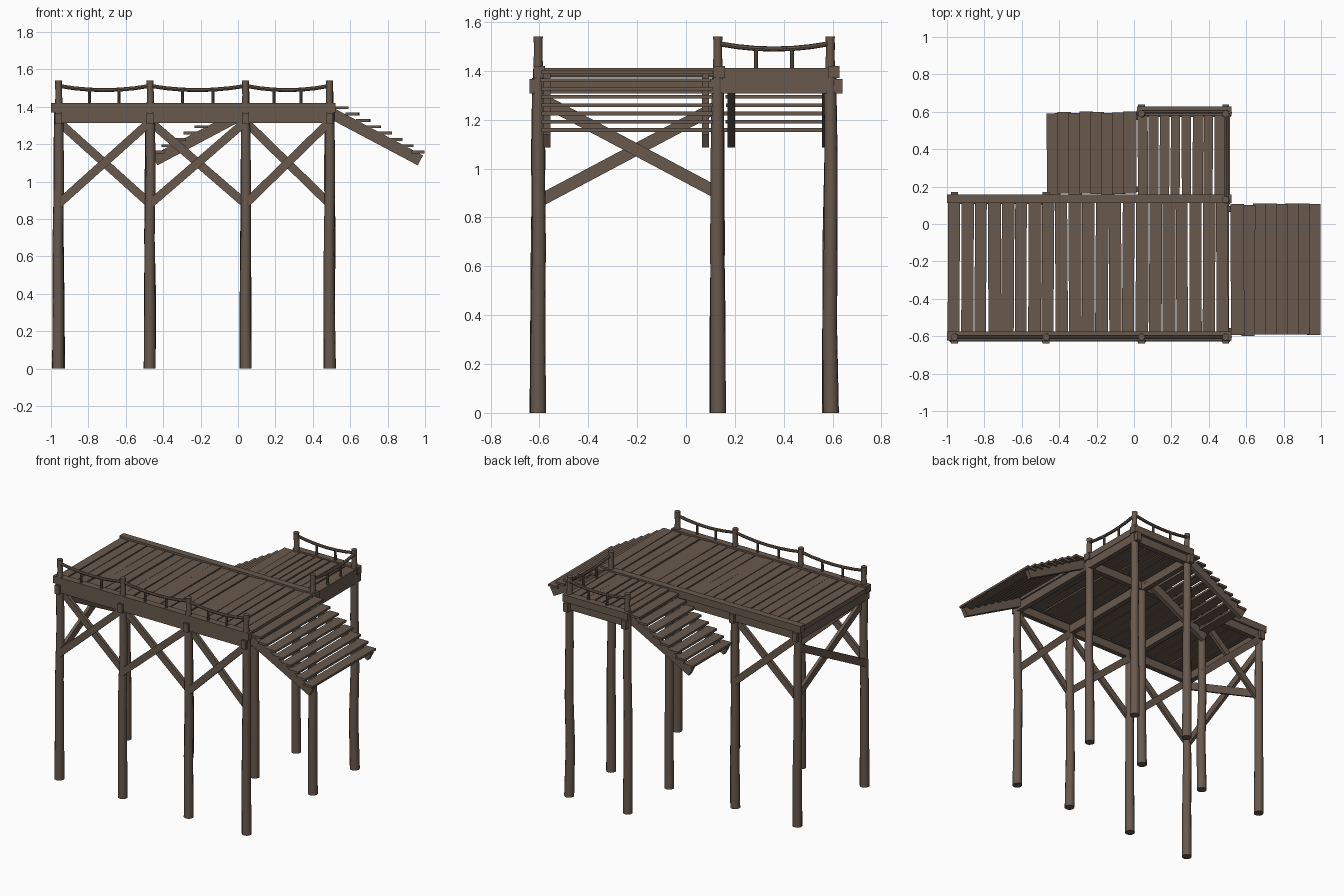
import bpy, bmesh, math, random
from mathutils import Vector, Matrix

if "Cube" in bpy.data.objects:
    bpy.data.objects.remove(bpy.data.objects["Cube"])

random.seed(4)
wood = bpy.data.materials.new("weathered brown wood")
wood.diffuse_color = (0.14, 0.1, 0.075, 1)
wood.use_nodes = True
wood.node_tree.nodes["Principled BSDF"].inputs["Base Color"].default_value = wood.diffuse_color


def finish(name, bm, smooth=False):
    bmesh.ops.recalc_face_normals(bm, faces=bm.faces)
    me = bpy.data.meshes.new(name)
    bm.to_mesh(me)
    bm.free()
    me.materials.append(wood)
    ob = bpy.data.objects.new(name, me)
    bpy.context.collection.objects.link(ob)
    if smooth:
        for o in bpy.context.selected_objects:
            o.select_set(False)
        ob.select_set(True)
        bpy.context.view_layer.objects.active = ob
        bpy.ops.object.shade_smooth_by_angle(angle=math.radians(40))
    return ob


def box(name, x, y, z, turn=0.0):
    """Box from three (low, high) ranges, turned about z."""
    bm = bmesh.new()
    c = [(a + b) / 2 for a, b in (x, y, z)]
    s = [b - a for a, b in (x, y, z)]
    m = Matrix.Translation(c) @ Matrix.Rotation(turn, 4, 'Z') @ Matrix.Diagonal((*s, 1))
    bmesh.ops.create_cube(bm, size=1, matrix=m)
    return finish(name, bm)


def plank(name, a, b, tall, thick):
    """Straight plank between two points, its tall side kept upright."""
    a, b = Vector(a), Vector(b)
    d = (b - a).normalized()
    side = d.cross(Vector((0, 0, 1))).normalized()
    up = side.cross(d)
    m = Matrix((d * (b - a).length, side * thick, up * tall)).transposed().to_4x4()
    bm = bmesh.new()
    bmesh.ops.create_cube(bm, size=1, matrix=Matrix.Translation((a + b) / 2) @ m)
    return finish(name, bm)


def pole(name, pts, radii, sides=12):
    """Round pole swept through points."""
    bm = bmesh.new()
    pts = [Vector(p) for p in pts]
    d = (pts[-1] - pts[0]).normalized()
    rot = d.to_track_quat('Z', 'Y')
    rings = []
    for p, r in zip(pts, radii):
        rings.append([bm.verts.new(p + rot @ Vector((r * math.cos(t), r * math.sin(t), 0)))
                      for t in (2 * math.pi * i / sides for i in range(sides))])
    for lo, hi in zip(rings, rings[1:]):
        for i in range(sides):
            j = (i + 1) % sides
            bm.faces.new((lo[i], lo[j], hi[j], hi[i]))
    bm.faces.new(rings[0])
    bm.faces.new(rings[-1])
    return finish(name, bm, True)


XS = (-0.96, -0.47, 0.04, 0.49)
FRONT, MID, BACK = -0.605, 0.13, 0.59

# Support posts, those carrying rails rise above the deck
railed = [(x, FRONT) for x in XS] + [(0.49, MID), (0.04, BACK), (0.49, BACK)]
for x, y in [(x, FRONT) for x in XS] + [(x, MID) for x in XS] + [(0.04, BACK), (0.49, BACK)]:
    w = lambda: random.uniform(-0.004, 0.004)
    pole("support_post", [(x + w(), y + w(), z) for z in (0, 0.35, 0.7, 1.05)] + [(x, y, 1.37)],
         (0.032, 0.03, 0.028, 0.027, 0.025))
    if (x, y) in railed:
        pole("rail_post", [(x, y, 1.36), (x + w(), y, 1.46), (x, y, 1.515), (x, y, 1.54)],
             (0.022, 0.018, 0.018, 0.019))

# Lower beams across and along, and edge beams on top
for x in XS:
    end = 0.64 if x > 0 else 0.17
    box("cross_beam", (x - 0.018, x + 0.018), (-0.64, end), (1.307, 1.367))
for y, x0 in ((FRONT, -0.98), (MID, -0.98), (BACK, 0.02)):
    box("long_beam", (x0, 0.51), (y - 0.018, y + 0.018), (1.313, 1.372))
for y, x0 in ((-0.6, -1.0), (0.135, -1.0), (0.605, 0.015)):
    box("edge_beam", (x0, 0.52), (y - 0.024, y + 0.024), (1.37, 1.42))
box("side_edge_beam", (0.485, 0.512), (0.15, 0.6), (1.367, 1.412))


# Deck boards, slightly skewed so the gaps vary
def deck(name, x0, x1, y0, y1, n):
    step = (x1 - x0) / n
    for i in range(n):
        a = x0 + i * step
        w = step - random.uniform(0.002, 0.010)
        z = 1.408 + random.uniform(-0.003, 0.003)
        box(name, (a, a + w), (y0, y1), (z - 0.032, z), random.uniform(-0.007, 0.007))


deck("main_deck_board", -0.995, 0.512, -0.595, 0.13, 21)
deck("back_deck_board", 0.02, 0.49, 0.14, 0.597, 8)


# Short stairs: treads on two sloping stringers
def stairs(name, x0, way, y0, y1):
    for y in (y0 + 0.025, y1 - 0.025):
        plank(name + "_stringer", (x0 - way * 0.03, y, 1.373), (x0 + way * 0.46, y, 1.113), 0.06, 0.03)
    for i in range(8):
        c = x0 + way * (0.038 + i * 0.0582)
        z = 1.402 - i * 0.0338
        j = random.uniform(-0.005, 0.005)
        box(name + "_tread", (c - 0.036, c + 0.036), (y0 + j, y1 + j), (z - 0.015, z),
            random.uniform(-0.005, 0.005))


stairs("right_stair", 0.515, 1, -0.595, 0.105)
stairs("left_stair", 0.015, -1, 0.16, 0.597)


# Crossed braces between two posts
def braces(name, a, b, low):
    a, b = Vector((*a, 0)), Vector((*b, 0))
    d = (b - a).normalized()
    off = Vector((-d.y, d.x, 0)) * 0.012
    up = lambda z: Vector((0, 0, z))
    plank(name, a + off + up(1.32), b + off + up(low), 0.045, 0.022)
    plank(name, a - off + up(low), b - off + up(1.32), 0.045, 0.022)


for a, b in zip(XS, XS[1:]):
    braces("front_brace", (a, FRONT), (b, FRONT), 0.88)
braces("back_brace", (XS[0], MID), (XS[1], MID), 0.88)
side = XS[0]
plank("left_side_brace", (side - 0.012, FRONT, 0.865), (side - 0.012, MID, 1.255), 0.05, 0.022)
plank("left_side_brace", (side + 0.012, FRONT, 1.29), (side + 0.012, MID, 0.9), 0.05, 0.022)


# Sagging handrails with two balusters per bay
def rail(a, b):
    a, b = Vector((*a, 0)), Vector((*b, 0))
    sag = lambda t: 1.489 + 0.09 * (t - 0.5) ** 2
    at = lambda t: a.lerp(b, t) + Vector((0, 0, sag(t)))
    pole("handrail", [at(i / 6) for i in range(7)], [0.0105] * 7, 8)
    for t in (0.34, 0.66):
        top = at(t)
        pole("baluster", [(top.x, top.y, 1.39), top], (0.009, 0.008), 8)


for a, b in zip(XS, XS[1:]):
    rail((a, FRONT), (b, FRONT))
rail((0.04, BACK + 0.01), (0.49, BACK + 0.01))
rail((0.495, MID), (0.495, BACK))
